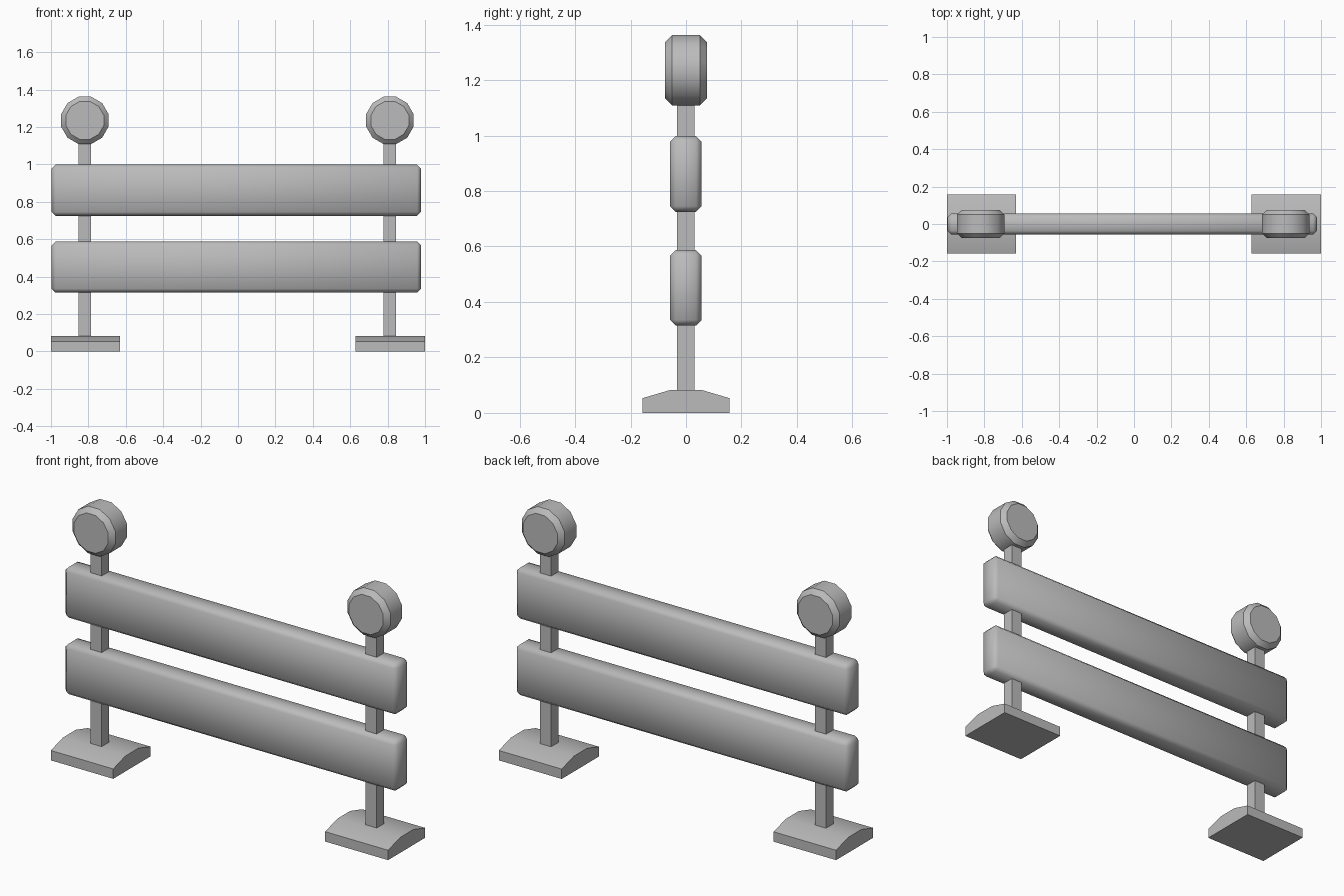
import bpy, bmesh, math
from mathutils import Matrix

cube = bpy.data.objects.get("Cube")
if cube:
    bpy.data.objects.remove(cube, do_unlink=True)

grey = bpy.data.materials.new("plain_grey")
grey.use_nodes = True
COLOR = (0.5, 0.5, 0.5, 1)
grey.diffuse_color = COLOR
grey.node_tree.nodes["Principled BSDF"].inputs["Base Color"].default_value = COLOR


def finish(bm, name, smooth_angle=None):
    bmesh.ops.recalc_face_normals(bm, faces=bm.faces)
    mesh = bpy.data.meshes.new(name)
    bm.to_mesh(mesh)
    bm.free()
    mesh.materials.append(grey)
    obj = bpy.data.objects.new(name, mesh)
    bpy.context.collection.objects.link(obj)
    if smooth_angle:
        bpy.ops.object.select_all(action='DESELECT')
        obj.select_set(True)
        bpy.context.view_layer.objects.active = obj
        bpy.ops.object.shade_smooth_by_angle(angle=math.radians(smooth_angle))
    return obj


def box(name, x, y, z, bevel=0):
    """Box from (min, max) ranges, with optional chamfered edges."""
    bm = bmesh.new()
    bmesh.ops.create_cube(bm, size=1)
    for v in bm.verts:
        v.co = [r[0] if c < 0 else r[1] for c, r in zip(v.co, (x, y, z))]
    if bevel:
        bmesh.ops.bevel(bm, geom=bm.edges[:], offset=bevel, segments=1, affect='EDGES')
    return finish(bm, name, 60 if bevel else None)


def foot(name, x0, x1):
    """Extruded profile with sloping shoulders."""
    half = [(0.157, 0), (0.157, 0.053), (0.055, 0.083)]
    profile = half + [(-y, z) for y, z in reversed(half)]
    bm = bmesh.new()
    face = bm.faces.new([bm.verts.new((x0, y, z)) for y, z in profile])
    ext = bmesh.ops.extrude_face_region(bm, geom=[face])
    moved = [g for g in ext["geom"] if isinstance(g, bmesh.types.BMVert)]
    bmesh.ops.translate(bm, vec=(x1 - x0, 0, 0), verts=moved)
    return finish(bm, name, 30)


def lamp(name, x):
    """Chamfered drum lying along y."""
    bm = bmesh.new()
    turn = Matrix.Translation((x, 0, 1.235)) @ Matrix.Rotation(math.pi / 2, 4, 'X')
    turn = turn @ Matrix.Rotation(math.pi / 12, 4, 'Z')
    bmesh.ops.create_cone(bm, cap_ends=True, segments=12, radius1=0.131,
                          radius2=0.131, depth=0.15, matrix=turn)
    rims = [e for f in bm.faces if len(f.verts) > 4 for e in f.edges]
    bmesh.ops.bevel(bm, geom=rims, offset=0.025, segments=1, affect='EDGES')
    return finish(bm, name, 40)


# Uprights, feet and lamps
for side, post_x, foot_x in (("right", -0.819, (-1.0, -0.63)),
                             ("left", 0.812, (0.627, 1.0))):
    foot(side + "_foot", *foot_x)
    box(side + "_post", (post_x - 0.033, post_x + 0.033), (-0.032, 0.03), (0.07, 1.13))
    lamp(side + "_lamp", post_x)

# Horizontal boards
for name, z in (("lower_board", (0.315, 0.587)), ("upper_board", (0.725, 0.998))):
    box(name, (-0.996, 0.978), (-0.057, 0.056), z, 0.02)
